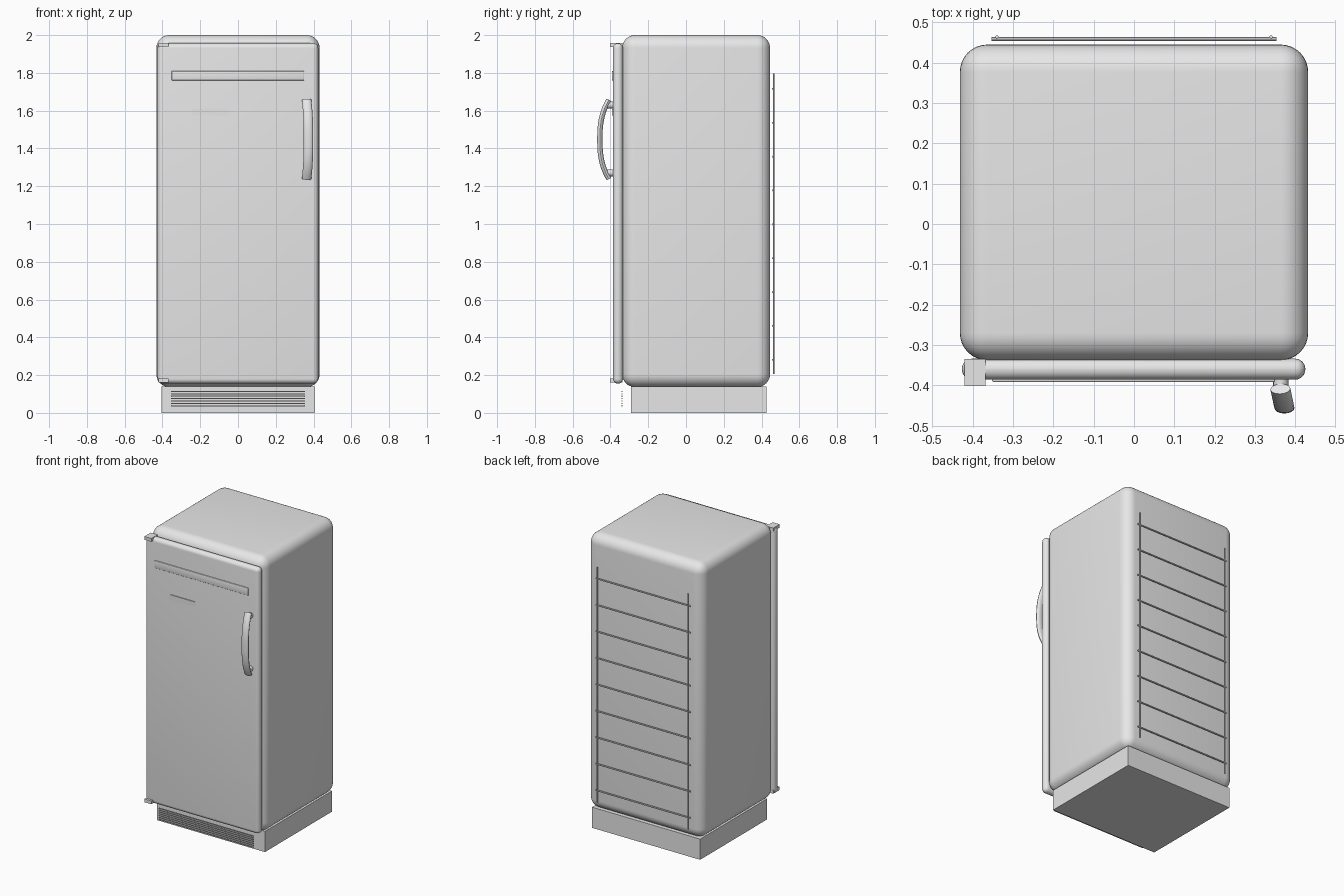
import bpy, bmesh, math
from mathutils import Vector

old = bpy.data.objects.get("Cube")
if old:
    bpy.data.objects.remove(old, do_unlink=True)

grey = bpy.data.materials.new("plain grey")
grey.use_nodes = True
grey.diffuse_color = (0.8, 0.8, 0.8, 1)
grey.node_tree.nodes["Principled BSDF"].inputs["Base Color"].default_value = (0.8, 0.8, 0.8, 1)


def finish(name, bm, smooth=True):
    bmesh.ops.recalc_face_normals(bm, faces=bm.faces)
    mesh = bpy.data.meshes.new(name)
    bm.to_mesh(mesh)
    bm.free()
    mesh.materials.append(grey)
    obj = bpy.data.objects.new(name, mesh)
    bpy.context.collection.objects.link(obj)
    if smooth:
        bpy.ops.object.select_all(action='DESELECT')
        obj.select_set(True)
        bpy.context.view_layer.objects.active = obj
        bpy.ops.object.shade_smooth_by_angle(angle=math.radians(35))
    return obj


def box(name, low, high, radius=0, segments=6):
    low, high = Vector(low), Vector(high)
    bm = bmesh.new()
    bmesh.ops.create_cube(bm, size=1)
    for v in bm.verts:
        v.co = (low + high) / 2 + v.co * (high - low)
    if radius:
        bmesh.ops.bevel(bm, geom=bm.edges[:], offset=radius, segments=segments,
                        profile=0.5, affect='EDGES')
    return finish(name, bm, radius > 0)


def sweep(name, path, half_width, half_depth, sides=16):
    """Oval tube along a path, with capped ends."""
    path = [Vector(p) for p in path]
    bm = bmesh.new()
    rings = []
    for i, p in enumerate(path):
        along = (path[min(i + 1, len(path) - 1)] - path[max(i - 1, 0)]).normalized()
        side = Vector((1, 0, 0)) if abs(along.x) < 0.9 else Vector((0, 0, 1))
        side = (side - along * side.dot(along)).normalized()
        out = along.cross(side)
        angles = [2 * math.pi * k / sides for k in range(sides)]
        rings.append([bm.verts.new(p + side * half_width * math.cos(a)
                                   + out * half_depth * math.sin(a)) for a in angles])
    for a, b in zip(rings, rings[1:]):
        for k in range(sides):
            n = (k + 1) % sides
            bm.faces.new((a[k], a[n], b[n], b[k]))
    bm.faces.new(rings[0])
    bm.faces.new(rings[-1])
    return finish(name, bm)


# Cabinet, door and plinth
box("cabinet", (-0.432, -0.338, 0.137), (0.432, 0.445, 2.0), 0.068, 8)
box("door", (-0.427, -0.386, 0.155), (0.425, -0.334, 1.957), 0.0255)
box("plinth", (-0.405, -0.29, 0), (0.405, 0.427, 0.14))

# Ventilation slats in front of the plinth
for i in range(7):
    z = 0.038 + i * 0.0125
    box(f"grille_slat_{i + 1}", (-0.355, -0.342, z - 0.003), (0.355, -0.336, z + 0.003))

# Raised band and small plate on the door
box("door_band", (-0.352, -0.392, 1.76), (0.35, -0.38, 1.81), 0.004, 3)
box("door_plate", (-0.24, -0.391, 1.575), (-0.05, -0.38, 1.61))

# Hinges on the right-hand edge
for name, z in (("lower_hinge", 0.16), ("upper_hinge", 1.937)):
    box(name, (-0.42, -0.402, z), (-0.368, -0.335, z + 0.022))

# Bowed handle on two posts
points = []
for i in range(25):
    t = i / 12 - 1
    bow = 1 - abs(t) ** 2.6
    points.append((0.363 + 0.01 * bow, -0.409 - 0.047 * bow, 1.448 + 0.208 * t))
sweep("handle", points, 0.025, 0.014)
for name, z in (("lower_handle_post", 1.27), ("upper_handle_post", 1.63)):
    sweep(name, [(0.364, -0.38, z), (0.364, -0.422, z)], 0.019, 0.019)

# Condenser rods at the back
for name, x in (("right_condenser_upright", -0.34), ("left_condenser_upright", 0.34)):
    sweep(name, [(x, 0.464, 0.205), (x, 0.464, 1.797)], 0.004, 0.004, 8)
for i in range(9):
    z = 0.281 + i * 0.1793
    sweep(f"condenser_rod_{i + 1}", [(-0.353, 0.459, z), (0.353, 0.459, z)], 0.005, 0.005, 8)
